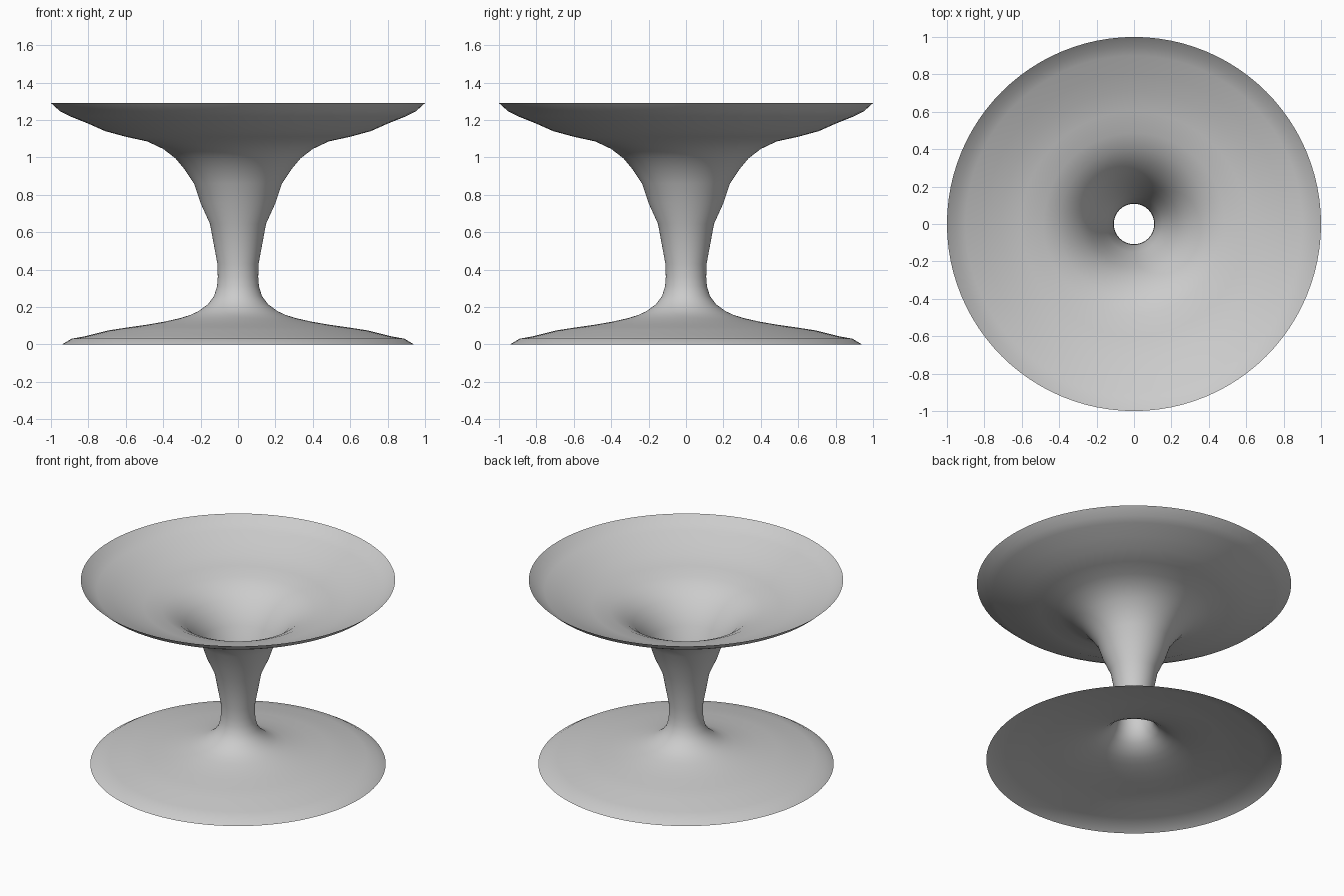
import bpy, bmesh
from math import cos, sin, tau

if "Cube" in bpy.data.objects:
    bpy.data.objects.remove(bpy.data.objects["Cube"])

# Half profile (radius, height) from foot edge, up the neck, to the bowl rim
PROFILE = [
    (0.94, 0.0), (0.89, 0.03), (0.82, 0.043), (0.69, 0.075), (0.58, 0.092),
    (0.475, 0.107), (0.39, 0.122), (0.31, 0.14), (0.255, 0.157), (0.21, 0.178),
    (0.16, 0.215), (0.128, 0.258), (0.112, 0.31), (0.108, 0.36), (0.11, 0.43),
    (0.15, 0.645), (0.2, 0.755), (0.235, 0.86), (0.285, 0.935), (0.335, 0.995),
    (0.4, 1.045), (0.485, 1.085), (0.6, 1.11), (0.71, 1.14), (0.8, 1.18),
    (0.9, 1.22), (0.95, 1.245), (1.0, 1.29),
]
SIDES = 96


def revolve(name, profile, sides):
    """Turn a profile around z into one open, thin-walled surface."""
    bm = bmesh.new()
    rings = [[bm.verts.new((r * cos(tau * i / sides), r * sin(tau * i / sides), z))
              for i in range(sides)] for r, z in profile]
    for low, high in zip(rings, rings[1:]):
        for i in range(sides):
            j = (i + 1) % sides
            bm.faces.new((low[i], low[j], high[j], high[i])).smooth = True
    mesh = bpy.data.meshes.new(name)
    bm.to_mesh(mesh)
    bm.free()
    obj = bpy.data.objects.new(name, mesh)
    bpy.context.collection.objects.link(obj)
    return obj


# Flared foot, hollow neck and wide dish as one continuous shell
revolve("flared_pedestal_dish", PROFILE, SIDES)
